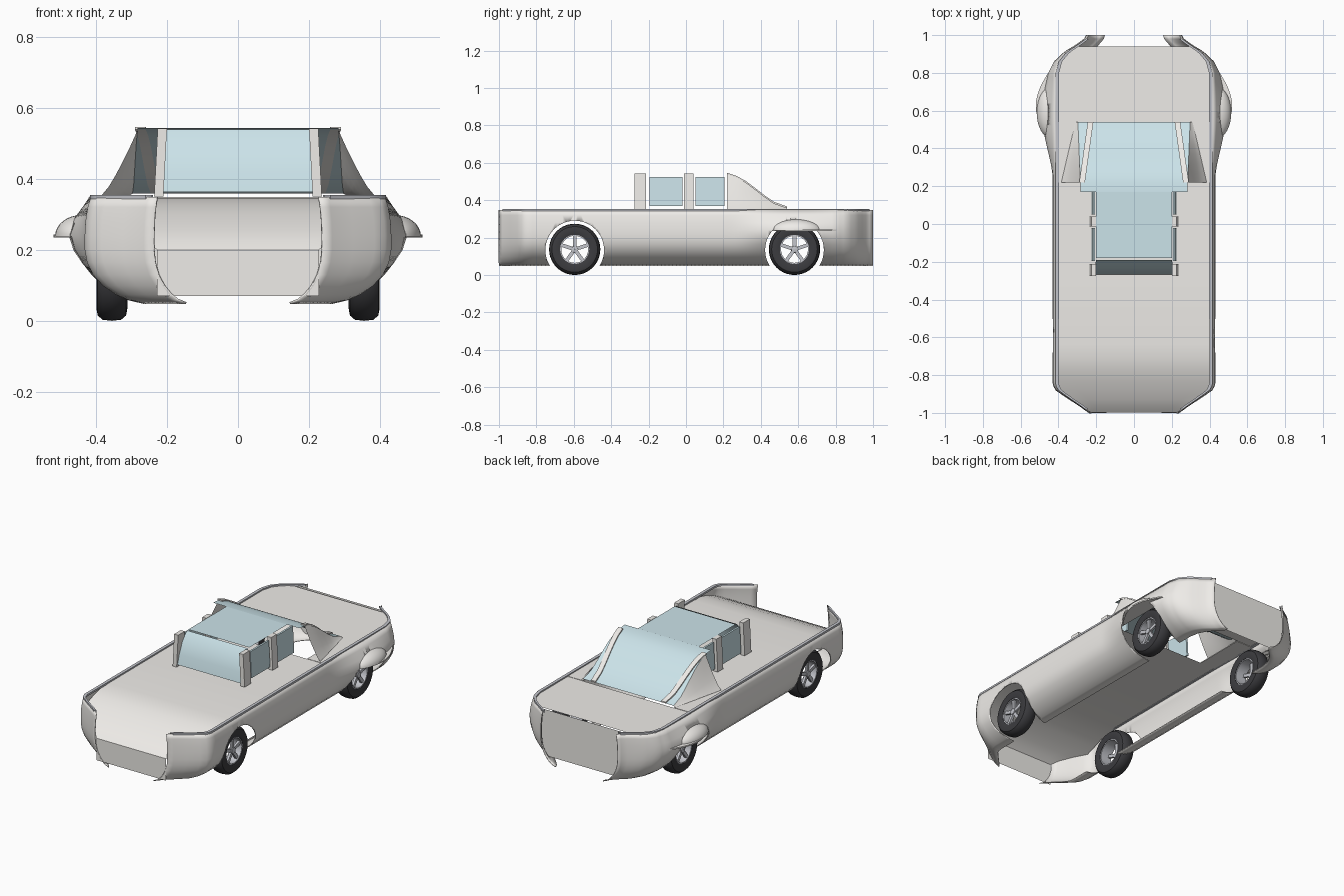
import bpy, bmesh, math
from mathutils import Vector, Matrix

if "Cube" in bpy.data.objects:
    bpy.data.objects.remove(bpy.data.objects["Cube"])


def mat(name, c):
    m = bpy.data.materials.new(name)
    m.diffuse_color = (*c, 1)
    m.use_nodes = True
    m.node_tree.nodes["Principled BSDF"].inputs["Base Color"].default_value = m.diffuse_color
    return m


PAINT = mat("paint", (0.86, 0.84, 0.81))
GLASS = mat("glass", (0.6, 0.77, 0.82))
RUBBER = mat("rubber", (0.045, 0.045, 0.05))
METAL = mat("metal", (0.55, 0.56, 0.6))


def finish(name, bm, m=PAINT, angle=35):
    bmesh.ops.recalc_face_normals(bm, faces=bm.faces)
    me = bpy.data.meshes.new(name)
    bm.to_mesh(me)
    bm.free()
    ob = bpy.data.objects.new(name, me)
    bpy.context.collection.objects.link(ob)
    me.materials.append(m)
    bpy.ops.object.select_all(action='DESELECT')
    ob.select_set(True)
    bpy.context.view_layer.objects.active = ob
    bpy.ops.object.shade_smooth_by_angle(angle=math.radians(angle))
    return ob


def sheet(name, rows, m=PAINT, closed=False, caps=False):
    """Skin a surface across rows of points."""
    bm = bmesh.new()
    g = [[bm.verts.new(p) for p in r] for r in rows]
    n = len(rows[0])
    for a, b in zip(g, g[1:]):
        for i in range(n if closed else n - 1):
            j = (i + 1) % n
            bm.faces.new((a[i], a[j], b[j], b[i]))
    if caps:
        bm.faces.new(g[0])
        bm.faces.new(g[-1])
    return finish(name, bm, m)


def box(name, lo, hi, m=PAINT, lean=0):
    """Box whose top is shifted sideways by lean."""
    bm = bmesh.new()
    lo, hi = Vector(lo), Vector(hi)
    mid = (lo + hi) / 2
    bmesh.ops.create_cube(bm, size=1, matrix=Matrix.Translation(mid)
                          @ Matrix.Diagonal((*[abs(v) for v in hi - lo], 1)))
    for v in bm.verts:
        if v.co.z > mid.z:
            v.co.x += lean
    return finish(name, bm, m)


def lathe(name, prof, cx, cy, cz, m, seg=40):
    rows = []
    for k in range(seg + 1):
        a = 2 * math.pi * k / seg
        rows.append([(cx + x, cy + r * math.cos(a), cz + r * math.sin(a)) for x, r in prof])
    return sheet(name, rows, m, closed=True)


def lerp(pts, t):
    for (a, va), (b, vb) in zip(pts, pts[1:]):
        if t <= b:
            return va + (vb - va) * max(0, t - a) / (b - a)
    return pts[-1][1]


WIDTH = [(-1, .235), (-.96, .29), (-.92, .352), (-.88, .41), (-.85, .427), (.8, .425),
         (.86, .408), (.91, .365), (.95, .3), (.98, .26), (1, .25)]
SECTION = [(.348, .965), (.32, .985), (.28, 1), (.24, 1.005), (.2, 1.005), (.165, .99),
           (.13, .95), (.1, .885), (.075, .8), (.06, .72), (.05, .62)]
BUTTRESS = [(.17, .543), (.22, .538), (.27, .522), (.32, .494), (.37, .457),
            (.42, .418), (.47, .383), (.54, .358)]
AXLES = (-.595, .58)


def flare(y, z):
    d = min(1, abs((y - .59) / .36))
    return .056 * (1 - d * d) ** 2 * math.exp(-((z - .235) / .075) ** 2)


YS = [-1 + i * .02 for i in range(101)]

for s, side in ((-1, "left"), (1, "right")):
    # Curved side shell with wheel openings
    body = sheet(side + "_body_side",
                 [[(s * (lerp(WIDTH, y) * f + flare(y, z)), y, z) for z, f in SECTION] for y in YS])
    so = body.modifiers.new("thickness", 'SOLIDIFY')
    so.thickness, so.offset = .005, 0
    for y in AXLES:
        bm = bmesh.new()
        bmesh.ops.create_cone(bm, cap_ends=True, segments=48, radius1=.157, radius2=.157, depth=.5,
                              matrix=Matrix.Translation((s * .46, y, .133))
                              @ Matrix.Rotation(math.pi / 2, 4, 'Y'))
        cut = finish(side + "_arch_cutter", bm)
        cut.hide_render = True
        cut.hide_viewport = True
        bo = body.modifiers.new("arch", 'BOOLEAN')
        bo.operation, bo.object = 'DIFFERENCE', cut

    # Trim rail along the upper edge
    rail = []
    for y in YS[1:-1]:
        w = s * lerp(WIDTH, y) * .955
        rail.append([(w - .009, y, .343), (w + .009, y, .343), (w + .009, y, .354), (w - .009, y, .354)])
    sheet(side + "_trim_rail", rail, METAL, closed=True, caps=True)

    # Rear wheel blister: half dome with a thin fin
    dome = []
    for i in range(17):
        a = math.pi * i / 16
        dome.append([(s * (.44 + .075 * math.sin(a) * math.cos(b)), .59 - .135 * math.cos(a),
                      .238 + .06 * math.sin(a) * math.sin(b))
                     for b in [math.pi / 2 * j / 8 for j in range(9)]])
    sheet(side + "_rear_fender_dome", dome)
    sheet(side + "_rear_fender_fin",
          [[(s * .42, y, z) for z in (.235, .243)] +
           [(s * (.435 + .085 * math.sin(math.pi * (y - .42) / .41)), y, z) for z in (.243, .235)]
           for y in [.42 + .41 * i / 14 for i in range(15)]], closed=True, caps=True)

    # Cabin pillars and side windows, leaning in
    for nm, a, b in (("front", -.275, -.213), ("middle", -.012, .04)):
        box(f"{side}_{nm}_pillar", (s * .21, a, .35), (s * .236, b, .542), lean=-s * .01)
    for nm, a, b in (("front", -.195, -.02), ("rear", .05, .205)):
        box(f"{side}_{nm}_window", (s * .214, a, .37), (s * .225, b, .525), GLASS, lean=-s * .008)

    # Sail buttress beside the rear window, with a raised rail
    rows, strip = [], []
    for y, z in BUTTRESS[1:]:
        t = (y - .22) / .32
        xt, xb = .282 + .015 * t, .385 - .075 * t
        rows.append([(s * (xt + (xb - xt) * u), y, .352 + (z - .352) * (1 - u) ** 1.25)
                     for u in (0, .2, .4, .6, .8, 1)])
        x = .29 - .045 * t
        strip.append([(s * (x - .03), y, z), (s * x, y, z), (s * x, y, z + .008), (s * (x - .03), y, z + .008)])
    sheet(side + "_buttress", rows)
    sheet(side + "_window_rail", strip, closed=True, caps=True)
    # Deck strip beside the rear opening
    box(side + "_deck_strip", (s * .3, .22, .343), (s * .405, .54, .348))

    # Wheels: tyre, rim, hub and five spokes
    for y, end in zip(AXLES, ("front", "rear")):
        nm = f"{side}_{end}_"
        c = (s * .355, y, .137)
        lathe(nm + "tyre", [(-.038, .078), (-.044, .1), (-.04, .122), (-.026, .134), (0, .137),
                            (.026, .134), (.04, .122), (.044, .1), (.038, .078)], *c, RUBBER)
        lathe(nm + "rim", [(-.036, .072), (-.036, .079), (.036, .079), (.036, .072)], *c, METAL)
        lathe(nm + "hub", [(s * .012, .001), (s * .012, .019), (s * .034, .017), (s * .036, .001)], *c, METAL)
        bm = bmesh.new()
        for k in range(5):
            M = (Matrix.Translation((c[0] + s * .022, y, .137))
                 @ Matrix.Rotation(2 * math.pi * k / 5, 4, 'X')
                 @ Matrix.Translation((0, 0, .043)) @ Matrix.Diagonal((.014, .019, .064, 1)))
            bmesh.ops.create_cube(bm, size=1, matrix=M)
        finish(nm + "spokes", bm, METAL)

# Bonnet and front deck: rolls down to the flat nose
DECK = [(-.998, .07), (-.998, .2), (-.97, .225), (-.93, .252), (-.88, .278), (-.83, .302),
        (-.77, .325), (-.71, .339), (-.64, .345), (-.3, .346), (.22, .346)]
rows = []
for y, z in DECK:
    w = min(.405, lerp(WIDTH, y) - .01)
    rows.append([(w * u / 4, y, z) for u in range(-4, 5)])
sheet("bonnet_and_deck", rows)

# Rear deck and tail panel
sheet("rear_deck", [[(sx * min(.405, lerp(WIDTH, y) * .96), y, .346) for sx in (-1, 1)]
                    for y in (.54, .8, .86, .91, .94)])
sheet("tail_panel", [[(-lerp(WIDTH, .955) * f, .955, z), (lerp(WIDTH, .955) * f, .955, z)]
                     for z, f in SECTION[:-2]])

# Windscreen, roof and curved rear window
sheet("windscreen", [[(-w, y, z), (w, y, z)] for y, z, w in
                     ((-.268, .362, .225), (-.255, .42, .218), (-.23, .49, .21), (-.19, .538, .2))], GLASS)
sheet("roof_glass", [[(-.2, y, .54), (.2, y, .54)] for y in (-.18, .2)], GLASS)
sheet("rear_window", [[(sx * (.282 + .015 * (y - .17) / .37), y, z) for sx in (-1, 1)]
                      for y, z in BUTTRESS], GLASS)
